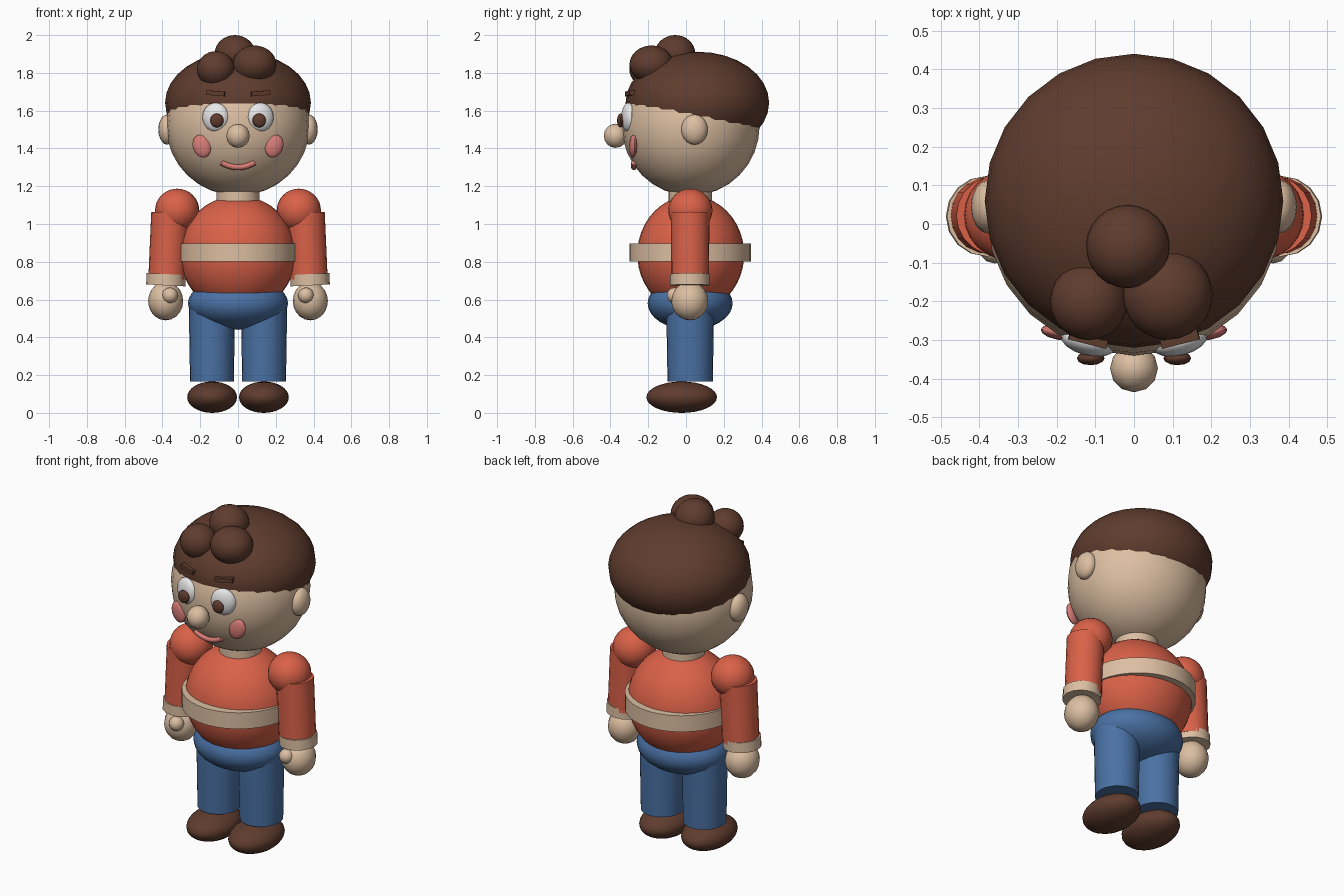
import bpy, bmesh, math
from mathutils import Matrix, Vector, Euler

cube = bpy.data.objects.get("Cube")
if cube:
    bpy.data.objects.remove(cube, do_unlink=True)


def material(name, rgb):
    m = bpy.data.materials.new(name)
    m.use_nodes = True
    color = (*rgb, 1)
    m.diffuse_color = color
    m.node_tree.nodes["Principled BSDF"].inputs["Base Color"].default_value = color
    return m


SKIN = material("skin_beige", (.72, .52, .36))
RED = material("shirt_red", (.70, .12, .065))
BROWN = material("dark_brown", (.115, .045, .027))
BLUE = material("trouser_blue", (.068, .165, .37))
PINK = material("blush_pink", (.68, .20, .18))
WHITE = material("eye_white", (.85, .85, .85))


def finish(name, bm, mat, loc, size, rot):
    bm.transform(Matrix.LocRotScale(Vector(loc), Euler(rot), Vector(size)))
    mesh = bpy.data.meshes.new(name)
    bm.to_mesh(mesh)
    bm.free()
    mesh.materials.append(mat)
    ob = bpy.data.objects.new(name, mesh)
    bpy.context.collection.objects.link(ob)
    bpy.ops.object.select_all(action='DESELECT')
    ob.select_set(True)
    bpy.context.view_layer.objects.active = ob
    bpy.ops.object.shade_smooth_by_angle(angle=math.radians(40))
    return ob


def ball(name, mat, loc, size, segs=16, rot=(0, 0, 0)):
    bm = bmesh.new()
    bmesh.ops.create_uvsphere(bm, u_segments=segs, v_segments=segs * 2 // 3, radius=1)
    return finish(name, bm, mat, loc, size, rot)


def tube(name, mat, loc, size, top=1.0, segs=16, rot=(0, 0, 0)):
    """Cylinder of unit radius and half height, with an optional taper."""
    bm = bmesh.new()
    bmesh.ops.create_cone(bm, cap_ends=True, segments=segs, radius1=1, radius2=top, depth=2)
    return finish(name, bm, mat, loc, size, rot)


def box(name, mat, loc, size, rot):
    bm = bmesh.new()
    bmesh.ops.create_cube(bm, size=1)
    return finish(name, bm, mat, loc, size, rot)


# Head, hair cap and curls
ball("head", SKIN, (0, .025, 1.52), (.38, .365, .37), 24)
ball("hair_cap", BROWN, (0, .06, 1.642), (.386, .38, .27), 24)
ball("top_curl", BROWN, (-.016, -.058, 1.9), (.108, .108, .1), 24)
ball("right_curl", BROWN, (-.117, -.2, 1.82), (.1, .1, .095), 24)
ball("left_curl", BROWN, (.087, -.183, 1.845), (.116, .116, .1), 24)
ball("nose", SKIN, (0, -.373, 1.467), (.062, .062, .064), 12)

# Smile, a short bent tube following the face
curve = bpy.data.curves.new("mouth", 'CURVE')
curve.dimensions = '3D'
curve.bevel_depth = .015
curve.bevel_resolution = 2
curve.use_fill_caps = True
line = curve.splines.new('POLY')
line.points.add(10)
for i, p in enumerate(line.points):
    t = i / 5 - 1
    p.co = (.088 * t, -.276, 1.3 + .026 * t * t, 1)
curve.materials.append(PINK)
mouth = bpy.data.objects.new("mouth", curve)
bpy.context.collection.objects.link(mouth)

# Neck, body, belt band and hips
tube("neck", SKIN, (0, .022, 1.15), (.115, .115, .08), segs=24)
ball("torso", RED, (0, .025, .84), (.308, .283, .31), 32)
tube("chest_band", SKIN, (0, .023, .85), (.312, .322, .048), segs=32)
ball("hips", BLUE, (0, .022, .58), (.265, .225, .14), 24)

# Everything that comes in pairs
for side, s in (("left", 1), ("right", -1)):
    ball(side + "_ear", SKIN, (s * .375, .045, 1.5), (.047, .07, .08))
    ball(side + "_eye", WHITE, (s * .119, -.305, 1.565), (.072, .035, .077), rot=(0, 0, s * .25))
    ball(side + "_pupil", BROWN, (s * .112, -.347, 1.548), (.036, .018, .037), 12)
    ball(side + "_cheek", PINK, (s * .192, -.28, 1.412), (.048, .02, .062), 12, (0, s * .35, s * .15))
    box(side + "_brow", BROWN, (s * .118, -.296, 1.692), (.1, .03, .024), (0, s * -.08, s * .25))

    ball(side + "_shoulder", RED, (s * .322, .023, 1.072), (.117, .117, .115), 24)
    tube(side + "_sleeve", RED, (s * .366, .022, .885), (.1, .1, .175), 1.02, 20, (0, s * -.05, 0))
    tube(side + "_cuff", SKIN, (s * .381, .02, .705), (.104, .104, .03), segs=16, rot=(0, s * -.05, 0))
    ball(side + "_hand", SKIN, (s * .383, .02, .592), (.093, .098, .102))
    ball(side + "_thumb", SKIN, (s * .36, -.06, .622), (.042, .042, .042), 12)

    tube(side + "_trouser_leg", BLUE, (s * .138, .022, .382), (.116, .12, .215), 1.06, 24)
    ball(side + "_shoe", BROWN, (s * .137, -.023, .083), (.132, .187, .083), 24)
